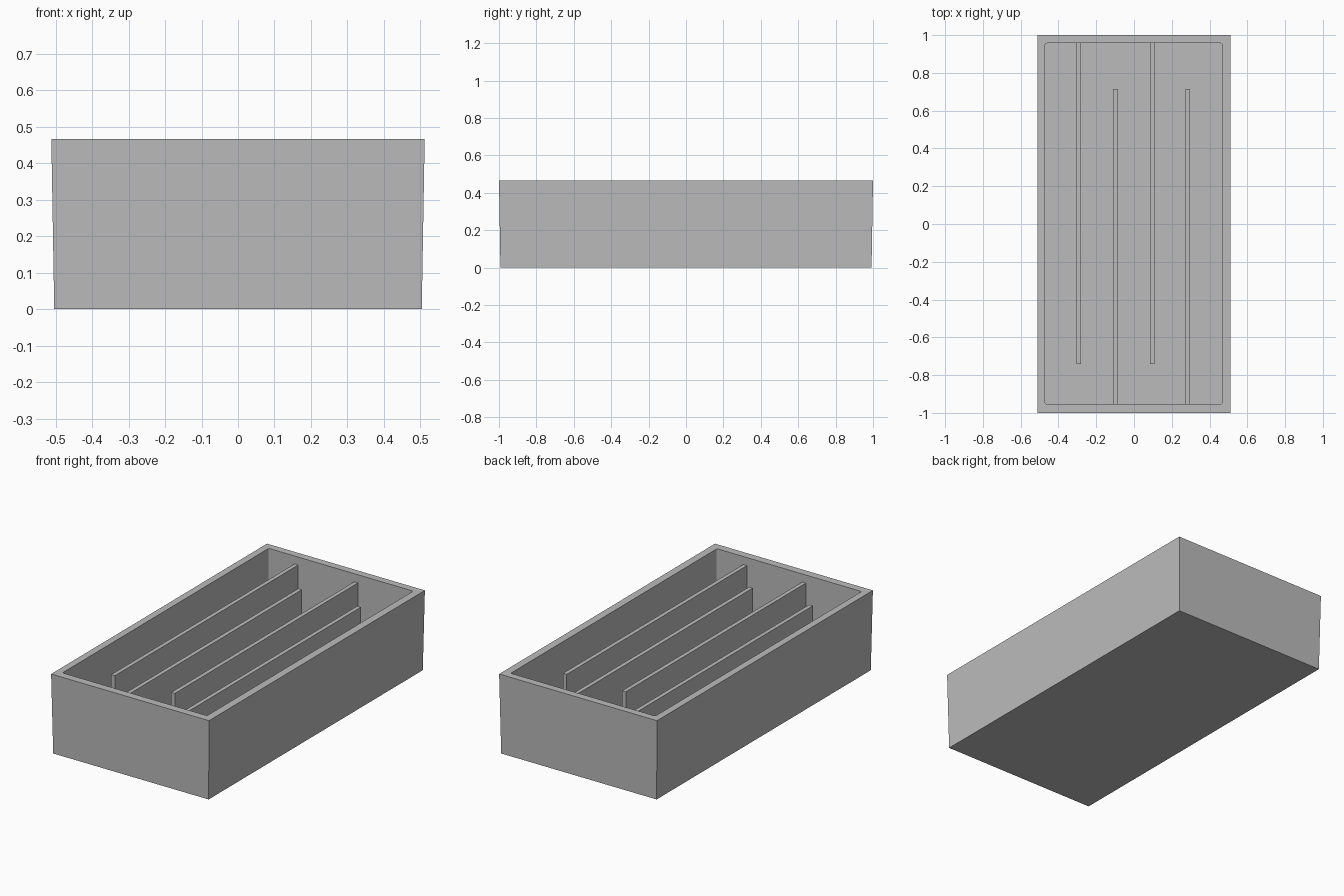
import bpy
import bmesh

old = bpy.data.objects.get("Cube")
if old:
    bpy.data.objects.remove(old, do_unlink=True)

HEIGHT, FLOOR, DIVIDER_TOP = 0.467, 0.04, 0.42
INNER_X = (-0.471, 0.467)
INNER_Y = (-0.954, 0.957)

grey = bpy.data.materials.new("plain grey")
grey.use_nodes = True
colour = (0.5, 0.5, 0.5, 1)
grey.diffuse_color = colour
grey.node_tree.nodes["Principled BSDF"].inputs["Base Color"].default_value = colour


def box(name, xs, ys, zs, taper=0.0, corner=0.0):
    """Box from ranges; taper pulls the base inward, corner rounds upright edges."""
    bm = bmesh.new()
    bmesh.ops.create_cube(bm, size=1)
    for v in bm.verts:
        low = v.co.z < 0
        for i, (a, b) in enumerate((xs, ys, zs)):
            side = 1 if v.co[i] > 0 else -1
            v.co[i] = b if side > 0 else a
            if low and i < 2:
                v.co[i] -= side * taper
    if corner:
        upright = [e for e in bm.edges
                   if abs(e.verts[0].co.z - e.verts[1].co.z) > 0.1]
        bmesh.ops.bevel(bm, geom=upright, offset=corner, segments=3,
                        profile=0.5, affect='EDGES')
    mesh = bpy.data.meshes.new(name)
    bm.to_mesh(mesh)
    bm.free()
    mesh.materials.append(grey)
    obj = bpy.data.objects.new(name, mesh)
    bpy.context.collection.objects.link(obj)
    return obj


# Tray shell with slightly drafted outer walls and a straight hollow
tray = box("tray", (-0.512, 0.512), (-1, 1), (0, HEIGHT), taper=0.008)
cutter = box("hollow_cutter", INNER_X, INNER_Y, (FLOOR, HEIGHT + 0.2), corner=0.01)
cutter.hide_render = True
cutter.hide_set(True)
cut = tray.modifiers.new("hollow", 'BOOLEAN')
cut.operation = 'DIFFERENCE'
cut.solver = 'EXACT'
cut.object = cutter

# Dividers joined alternately to the back and front walls
for n, x in enumerate((-0.292, -0.098, 0.097, 0.285)):
    if n % 2 == 0:
        ys = (-0.741, INNER_Y[1] + 0.005)
    else:
        ys = (INNER_Y[0] - 0.005, 0.715)
    box(f"divider_{n + 1}", (x - 0.012, x + 0.012), ys, (FLOOR - 0.005, DIVIDER_TOP))
